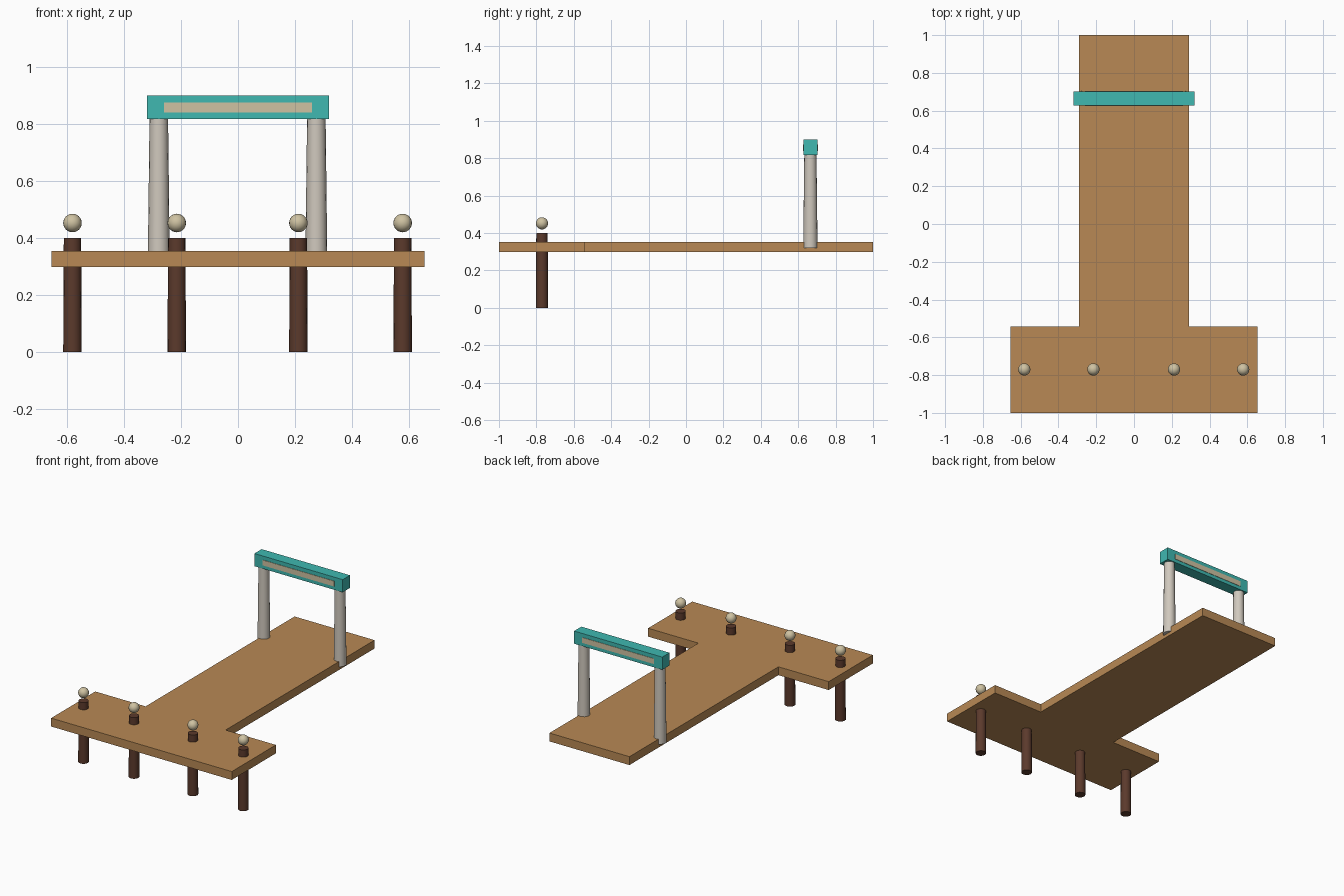
import bpy
import bmesh
import math
from mathutils import Matrix

cube = bpy.data.objects.get("Cube")
if cube:
    bpy.data.objects.remove(cube, do_unlink=True)


def material(name, colour):
    mat = bpy.data.materials.new(name)
    mat.use_nodes = True
    mat.diffuse_color = (*colour, 1)
    mat.node_tree.nodes["Principled BSDF"].inputs["Base Color"].default_value = (*colour, 1)
    return mat


PLANK = material("plank wood", (0.48, 0.25, 0.09))
DARK = material("dark pile wood", (0.105, 0.042, 0.025))
TEAL = material("teal paint", (0.05, 0.48, 0.44))
CREAM = material("cream", (0.62, 0.54, 0.36))
STONE = material("pale post", (0.63, 0.58, 0.51))


def finish(name, bm, mat, smooth=False):
    mesh = bpy.data.meshes.new(name)
    bmesh.ops.recalc_face_normals(bm, faces=bm.faces)
    bm.to_mesh(mesh)
    bm.free()
    mesh.materials.append(mat)
    obj = bpy.data.objects.new(name, mesh)
    bpy.context.collection.objects.link(obj)
    if smooth:
        bpy.ops.object.select_all(action="DESELECT")
        obj.select_set(True)
        bpy.context.view_layer.objects.active = obj
        bpy.ops.object.shade_smooth_by_angle(angle=math.radians(40))
    return obj


def box(name, size, centre, mat):
    bm = bmesh.new()
    bmesh.ops.create_cube(bm, size=1, matrix=Matrix.Translation(centre) @ Matrix.Diagonal((*size, 1)))
    return finish(name, bm, mat)


def column(name, x, y, z0, z1, r0, r1, mat):
    bm = bmesh.new()
    bmesh.ops.create_cone(bm, cap_ends=True, segments=16, radius1=r0, radius2=r1, depth=z1 - z0,
                          matrix=Matrix.Translation((x, y, (z0 + z1) / 2)))
    return finish(name, bm, mat, True)


def ball(name, centre, radius, mat):
    bm = bmesh.new()
    bmesh.ops.create_uvsphere(bm, u_segments=20, v_segments=12, radius=radius,
                              matrix=Matrix.Translation(centre))
    return finish(name, bm, mat, True)


# T-shaped deck, extruded from its outline
half = [(0.655, -1), (0.655, -0.543), (0.29, -0.543), (0.29, 1)]
outline = half + [(-x, y) for x, y in reversed(half)]
bm = bmesh.new()
face = bm.faces.new([bm.verts.new((x, y, 0.298)) for x, y in outline])
top = bmesh.ops.extrude_face_region(bm, geom=[face], use_keep_orig=True)["geom"]
bmesh.ops.translate(bm, vec=(0, 0, 0.055), verts=[v for v in top if isinstance(v, bmesh.types.BMVert)])
finish("deck", bm, PLANK)

# Row of piles, each with a lamp ball above it
for i, x in enumerate((-0.581, -0.215, 0.212, 0.578), 1):
    column(f"pile_{i}", x, -0.77, 0, 0.4, 0.0325, 0.0305, DARK)
    ball(f"lamp_{i}", (x, -0.77, 0.452), 0.0325, CREAM)

# Gateway: two tapered posts and a crossbeam
GATE_Y = 0.665
for side, x in (("right", -0.278), ("left", 0.275)):
    column(f"{side}_gate_post", x, GATE_Y, 0.32, 0.825, 0.0385, 0.0325, STONE)
box("gate_beam", (0.64, 0.075, 0.083), (0, GATE_Y, 0.8585), TEAL)

# Thin pale panels on both faces of the beam
for side, s in (("front", -1), ("back", 1)):
    box(f"{side}_panel", (0.52, 0.005, 0.035), (0, GATE_Y + s * 0.0375, 0.857), CREAM)
